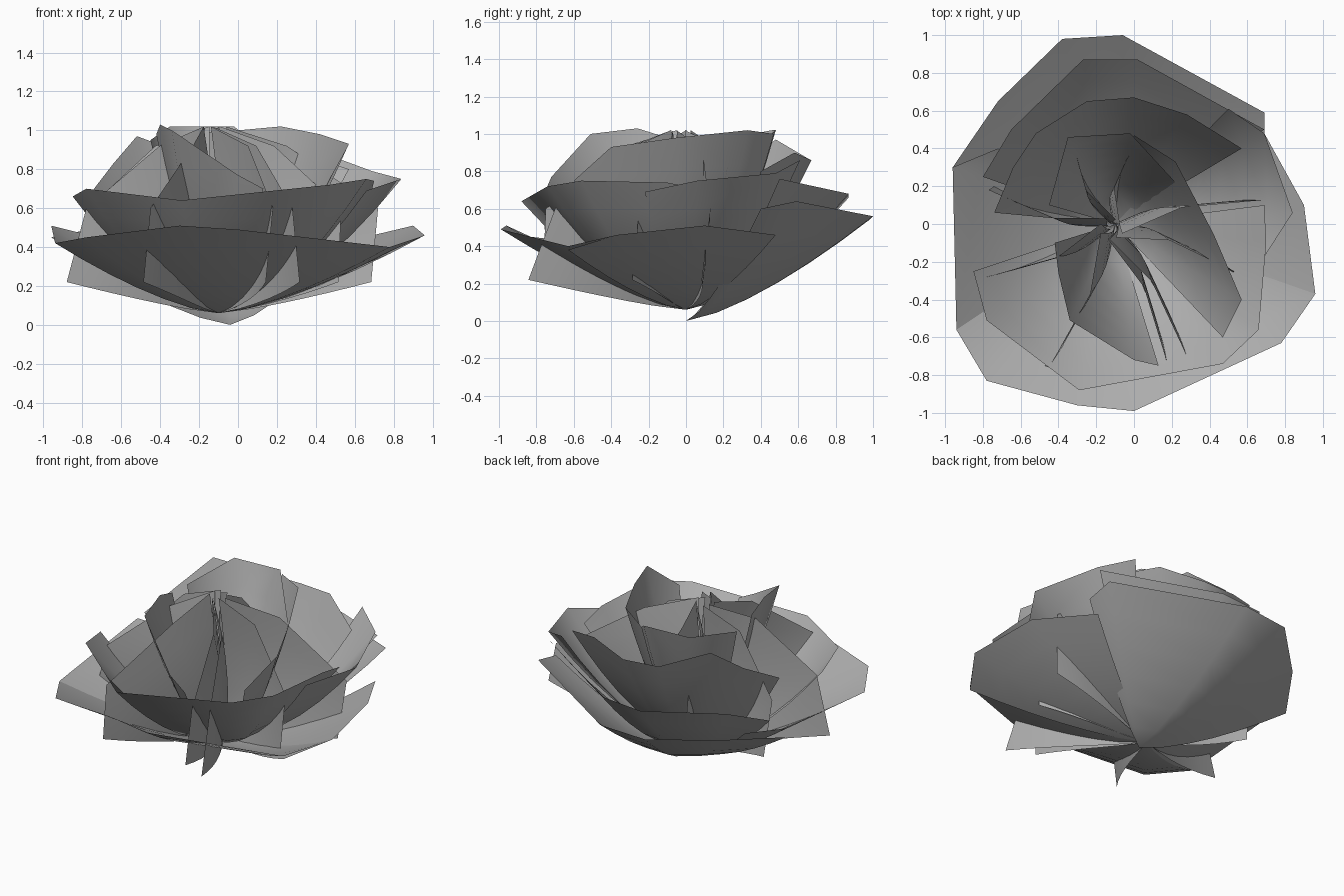
import bpy, bmesh
from mathutils import Vector

cube = bpy.data.objects.get("Cube")
if cube:
    bpy.data.objects.remove(cube, do_unlink=True)

# Single grey petal material
grey = bpy.data.materials.new("petal_grey")
grey.use_nodes = True
tone = (0.42, 0.42, 0.42, 1)
grey.diffuse_color = tone
grey.node_tree.nodes["Principled BSDF"].inputs["Base Color"].default_value = tone

BASE = Vector((-0.1, 0, 0.06))
ROWS = 6


def petal(name, rim, spread, lift, base=BASE, bend=0.0):
    """Loft a cupped sheet from the flower base out to an angular rim."""
    bm = bmesh.new()
    root = bm.verts.new(base)
    rings = []
    side = (Vector(rim[-1]) - base).cross(Vector((0, 0, 1))).normalized()
    for row in range(1, ROWS + 1):
        t = row / ROWS
        ring = []
        for point in rim:
            d = Vector(point) - base
            out, up = t ** spread, t ** lift
            place = base + Vector((d.x * out, d.y * out, d.z * up))
            ring.append(bm.verts.new(place + side * bend * t * (1 - t)))
        rings.append(ring)
    for i in range(len(rim) - 1):
        bm.faces.new((root, rings[0][i], rings[0][i + 1]))
        for low, high in zip(rings, rings[1:]):
            bm.faces.new((low[i], high[i], high[i + 1], low[i + 1]))
    for face in bm.faces:
        face.smooth = True
    mesh = bpy.data.meshes.new(name)
    bm.to_mesh(mesh)
    bm.free()
    mesh.materials.append(grey)
    bpy.context.collection.objects.link(bpy.data.objects.new(name, mesh))


# Outer petals: wide and shallow
outer = {
    "outer_front_petal": [(-.94, -.56, .42), (-.78, -.83, .45), (-.3, -.96, .51),
                          (0, -.99, .49), (.78, -.63, .4), (.96, -.37, .46)],
    "outer_right_petal": [(-.72, .4, .45), (-.96, .3, .51), (-.94, -.56, .42)],
    "outer_left_petal": [(.78, -.63, .38), (.96, -.37, .46), (.9, .1, .51),
                         (.69, .48, .46)],
}
for name, rim in outer.items():
    petal(name, rim, 1, 1.45)
petal("outer_back_petal",
      [(-.96, .3, .45), (-.72, .65, .5), (-.38, .98, .54), (-.06, 1, .56),
       (.69, .59, .64), (.69, .4, .6)], 1, 1.4, Vector((-.04, 0, 0)))

# Middle petals: deeper cups
middle = {
    "middle_front_petal": [(-.85, -.25, .66), (-.78, -.51, .7), (-.29, -.88, .64),
                           (.47, -.74, .72), (.66, -.56, .75), (.7, -.1, .74),
                           (.69, .1, .7)],
    "middle_left_petal": [(.66, -.22, .69), (.84, .06, .75), (.69, .48, .79),
                          (.5, .61, .86)],
    "middle_back_petal": [(-.8, .25, .5), (-.65, .5, .6), (-.27, .87, .66),
                          (.02, .87, .68), (.69, .5, .76)],
}
for name, rim in middle.items():
    petal(name, rim, .8, 1.35)

# Upper petals: steep walls around the heart
upper = {
    "upper_back_petal": [(-.74, .06, .7), (-.64, .3, .83), (-.52, .48, .97),
                         (-.25, .65, .87), (0, .67, .86), (.28, .58, .9),
                         (.57, .4, .8)],
    "upper_left_petal": [(0, .47, 1), (.22, .33, 1.02), (.42, -.05, .98),
                         (.57, -.4, .93), (.47, -.6, .75)],
    "upper_front_petal": [(-.42, -.1, .98), (-.4, -.26, 1.03), (-.34, -.51, 1),
                          (0, -.72, .77), (.13, -.75, .7)],
    "heart_back_petal": [(-.45, .1, .95), (-.35, .46, 1.02), (-.02, .48, 1.02),
                         (.22, .22, .82)],
}
for name, rim in upper.items():
    petal(name, rim, .65, 1.15)

# Folded petals: upright blades radiating from the centre,
# each with its tip and how far its low outer corner reaches
blades = [(-.78, -.28, 1.13), (-.45, -.76, 1), (.28, -.7, 1.18), (.18, -.75, 1),
          (.53, -.25, 1), (-.77, .18, .95), (0, .42, .9), (-.33, .45, .9),
          (.72, .13, .95)]
for number, (x, y, low_reach) in enumerate(blades):
    axis = Vector((-.12, -.02, 0))
    reach = Vector((x, y, 0)) - axis
    edge = reach.cross(Vector((0, 0, 1))).normalized() * .04
    rim = [axis + reach * .06 + edge + Vector((0, 0, 1.02)),
           axis + reach * .45 - edge + Vector((0, 0, .92)),
           axis + reach + Vector((0, 0, .6)),
           axis + reach * low_reach + edge + Vector((0, 0, .22))]
    petal(f"folded_petal_{number + 1}", rim, .85, 1.1, bend=-.12)
